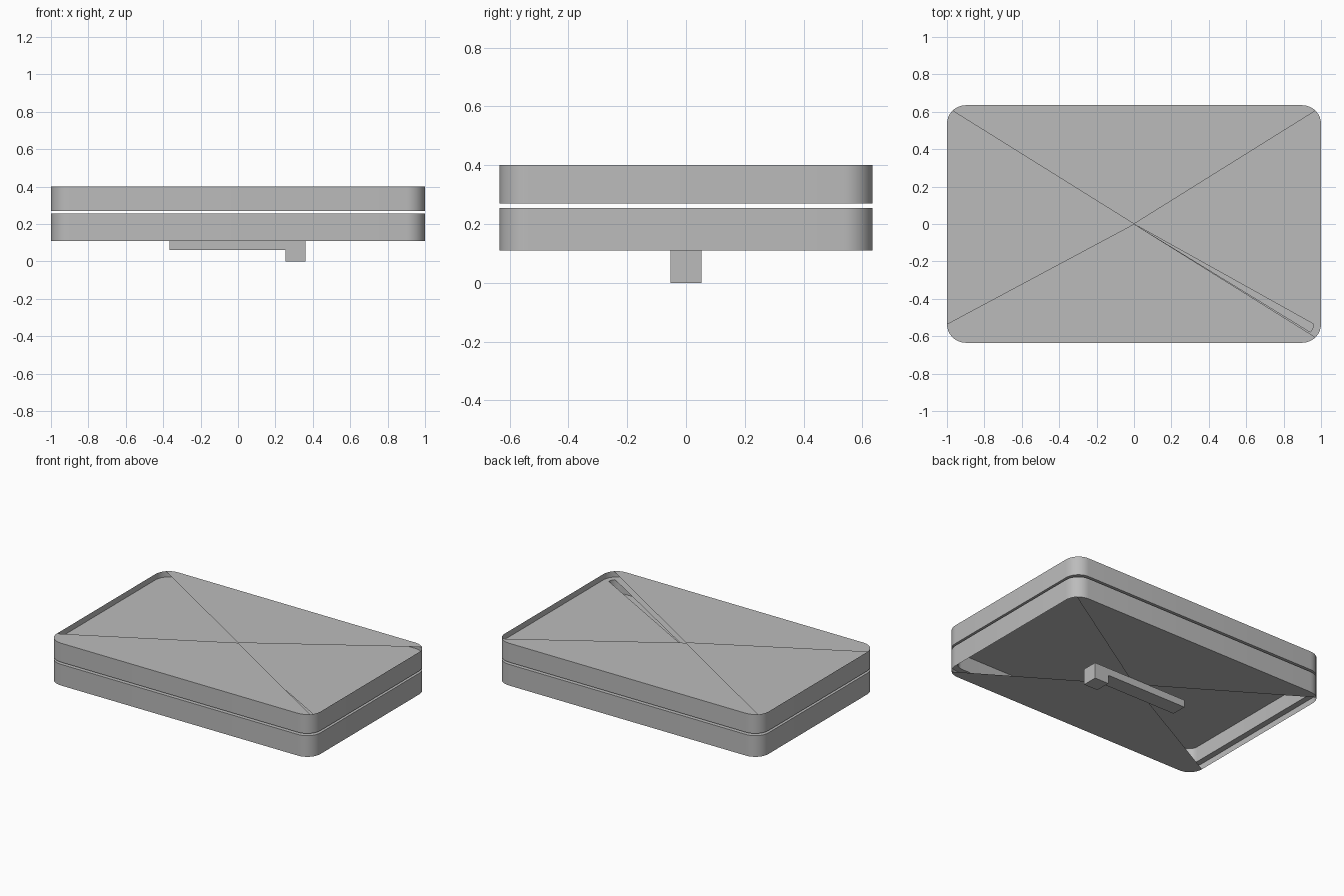
import bpy, bmesh
from math import cos, sin, pi

cube = bpy.data.objects.get("Cube")
if cube:
    bpy.data.objects.remove(cube, do_unlink=True)

grey = bpy.data.materials.new("plain_grey")
grey.use_nodes = True
grey.diffuse_color = (0.5, 0.5, 0.5, 1)
grey.node_tree.nodes["Principled BSDF"].inputs["Base Color"].default_value = (0.5, 0.5, 0.5, 1)

HALF_X, HALF_Y, RADIUS, WALL, SEGS = 1.0, 0.635, 0.1, 0.04, 8


def outline(inset=0.0):
    """Rounded rectangle, counter-clockwise, sharing corner centres at any inset."""
    cx, cy, r = HALF_X - RADIUS, HALF_Y - RADIUS, RADIUS - inset
    pts = []
    for q, (sx, sy) in enumerate([(1, 1), (-1, 1), (-1, -1), (1, -1)]):
        for i in range(SEGS + 1):
            a = (q + i / SEGS) * pi / 2
            pts.append((sx * cx + r * cos(a), sy * cy + r * sin(a)))
    return pts


def loft(bm, low, z0, high, z1):
    """Band of quads between two outlines."""
    a = [bm.verts.new((x, y, z0)) for x, y in low]
    b = [bm.verts.new((x, y, z1)) for x, y in high]
    n = len(a)
    for i in range(n):
        j = (i + 1) % n
        bm.faces.new((a[i], a[j], b[j], b[i]))


def fan(bm, pts, z, up=True, keep=lambda x, y: True):
    """Flat cap of triangles about the centre; keep() tests each edge midpoint."""
    c = bm.verts.new((0, 0, z))
    ring = [bm.verts.new((x, y, z)) for x, y in pts]
    for i, p in enumerate(pts):
        j = (i + 1) % len(pts)
        q = pts[j]
        if keep((p[0] + q[0]) / 2, (p[1] + q[1]) / 2):
            bm.faces.new((c, ring[i], ring[j]) if up else (c, ring[j], ring[i]))


def finish(bm, name):
    mesh = bpy.data.meshes.new(name)
    bm.to_mesh(mesh)
    bm.free()
    obj = bpy.data.objects.new(name, mesh)
    bpy.context.collection.objects.link(obj)
    mesh.materials.append(grey)
    bpy.ops.object.select_all(action='DESELECT')
    obj.select_set(True)
    bpy.context.view_layer.objects.active = obj
    bpy.ops.object.shade_smooth_by_angle(angle=pi / 6)
    return obj


def front_and_back(x, y):
    """Cap panels: open toward both ends, with one full front corner."""
    return abs(y) > 0.62 * abs(x) or (x < 0 and y < -0.53)


def not_slot(x, y):
    """Leaves a sliver open toward one front corner."""
    return not (x > 0.9 and -0.58 < y < -0.535)


outer, inner = outline(), outline(WALL)

# Upper shell: open-ended lid panels over a recessed, slotted floor
bm = bmesh.new()
loft(bm, outer, 0.27, outer, 0.40)
fan(bm, outer, 0.40, True, front_and_back)
loft(bm, outer, 0.36, inner, 0.36)
fan(bm, inner, 0.36, True, not_slot)
loft(bm, inner, 0.36, inner, 0.27)
fan(bm, outer, 0.27, False)
finish(bm, "upper_shell")

# Lower shell: open-ended base panels, ledge and hollow inside
bm = bmesh.new()
loft(bm, outer, 0.11, outer, 0.255)
fan(bm, outer, 0.11, False, front_and_back)
loft(bm, inner, 0.15, outer, 0.15)
loft(bm, inner, 0.255, inner, 0.15)
fan(bm, outer, 0.255, True)
finish(bm, "lower_shell")

# Handle: L-shaped profile extruded across its width
profile = [(-0.365, 0.11), (-0.365, 0.06), (0.253, 0.06),
           (0.253, 0), (0.36, 0), (0.36, 0.11)]
bm = bmesh.new()
face = bm.faces.new([bm.verts.new((x, -0.053, z)) for x, z in profile])
ext = bmesh.ops.extrude_face_region(bm, geom=[face])
moved = [v for v in ext["geom"] if isinstance(v, bmesh.types.BMVert)]
bmesh.ops.translate(bm, verts=moved, vec=(0, 0.106, 0))
bmesh.ops.recalc_face_normals(bm, faces=bm.faces)
finish(bm, "base_handle")
